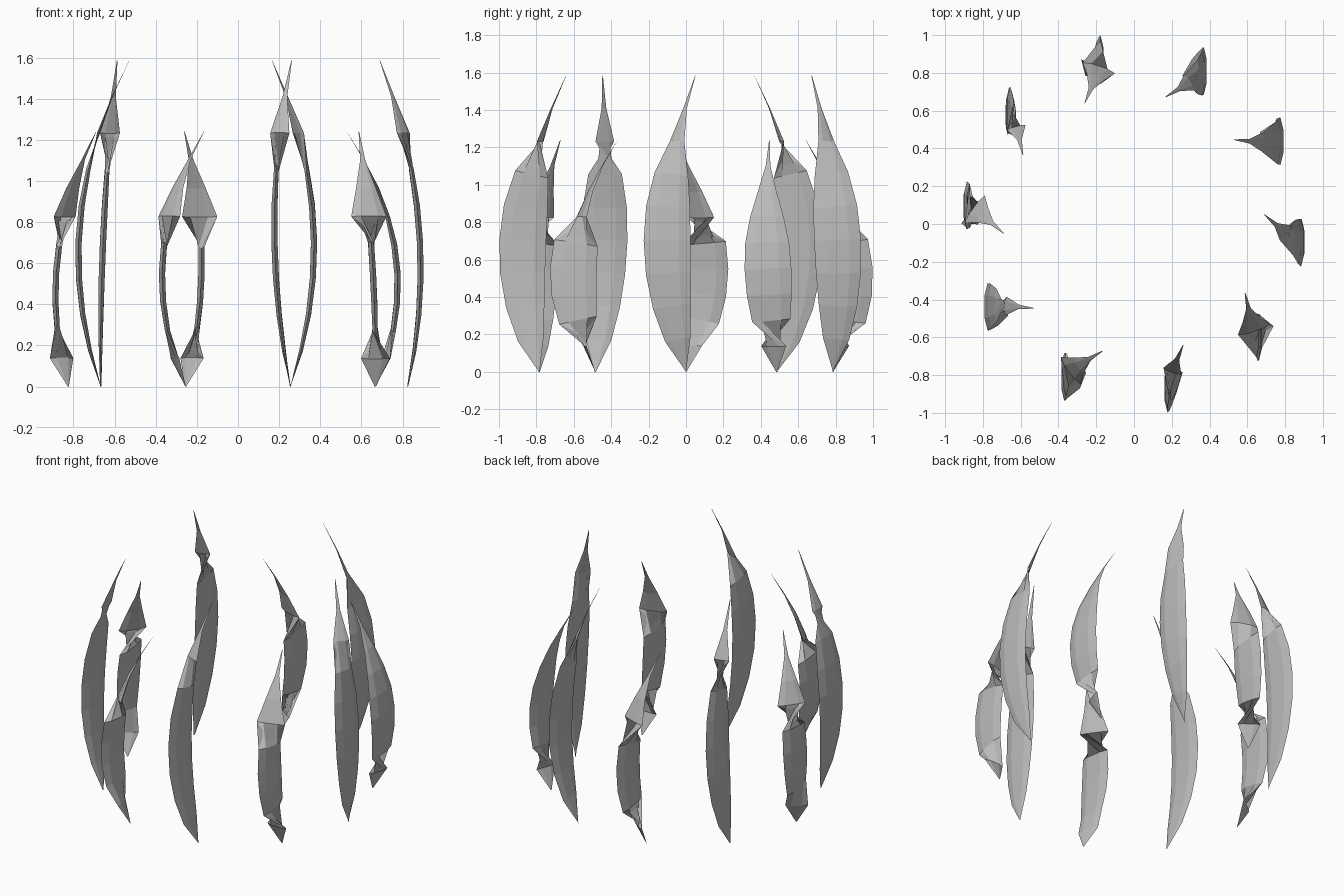
import bpy, bmesh, math
from mathutils import Vector, Matrix

if "Cube" in bpy.data.objects:
    bpy.data.objects.remove(bpy.data.objects["Cube"])

STEPS = 9      # segments along each blade
SIDES = 6      # sides of the flattened cross-section
RING = 0.825   # radius of the circle of blade roots
WIDTH = [.006, .14, .205, .24, .25, .235, .18, .10, .025, .003]

metal = bpy.data.materials.new("plain grey")
metal.diffuse_color = (0.5, 0.5, 0.5, 1)
metal.use_nodes = True
metal.node_tree.nodes["Principled BSDF"].inputs["Base Color"].default_value = metal.diffuse_color


def spine(t, height, turn):
    """Blade centre line: sways sideways and out, then hooks inward at the tip."""
    a, b = 2 * t * (1 - t), t * t
    p = Vector((RING + a * .175 - b * .135, a * -.225 + b * .05, height * t))
    return turn @ p


def blade(name, angle, height):
    turn = Matrix.Rotation(angle, 3, 'Z')
    bm = bmesh.new()
    rings = []
    for i in range(STEPS + 1):
        t = i / STEPS
        c = spine(t, height, turn)
        tan = (spine(t + .01, height, turn) - spine(t - .01, height, turn)).normalized()
        # steep parts lie flat along y, leaning parts turn across their lean
        ref = Vector((1, 0, 0)) if abs(tan.z) > .96 else Vector((0, 0, 1))
        side = tan.cross(ref).normalized()
        flat = side.cross(tan).normalized()
        w = WIDTH[i] / 2
        ring = []
        for k in range(SIDES):
            q = 2 * math.pi * k / SIDES
            p = c + side * (w * math.cos(q)) + flat * (w * .14 * math.sin(q))
            p.z = max(p.z, 0)
            ring.append(bm.verts.new(p))
        rings.append(ring)
    for r0, r1 in zip(rings, rings[1:]):
        for k in range(SIDES):
            n = (k + 1) % SIDES
            bm.faces.new((r0[k], r0[n], r1[n], r1[k]))
    bm.faces.new(rings[0][::-1])
    bm.faces.new(rings[-1])
    bmesh.ops.recalc_face_normals(bm, faces=bm.faces)
    me = bpy.data.meshes.new(name)
    bm.to_mesh(me)
    bm.free()
    me.materials.append(metal)
    bpy.context.collection.objects.link(bpy.data.objects.new(name, me))


# ten blades in a circle, tall and short in turn
for n in range(10):
    tall = n % 2 == 0
    blade(("tall" if tall else "short") + f"_blade_{n // 2 + 1}",
          math.radians(36 * n), 1.585 if tall else 1.24)
